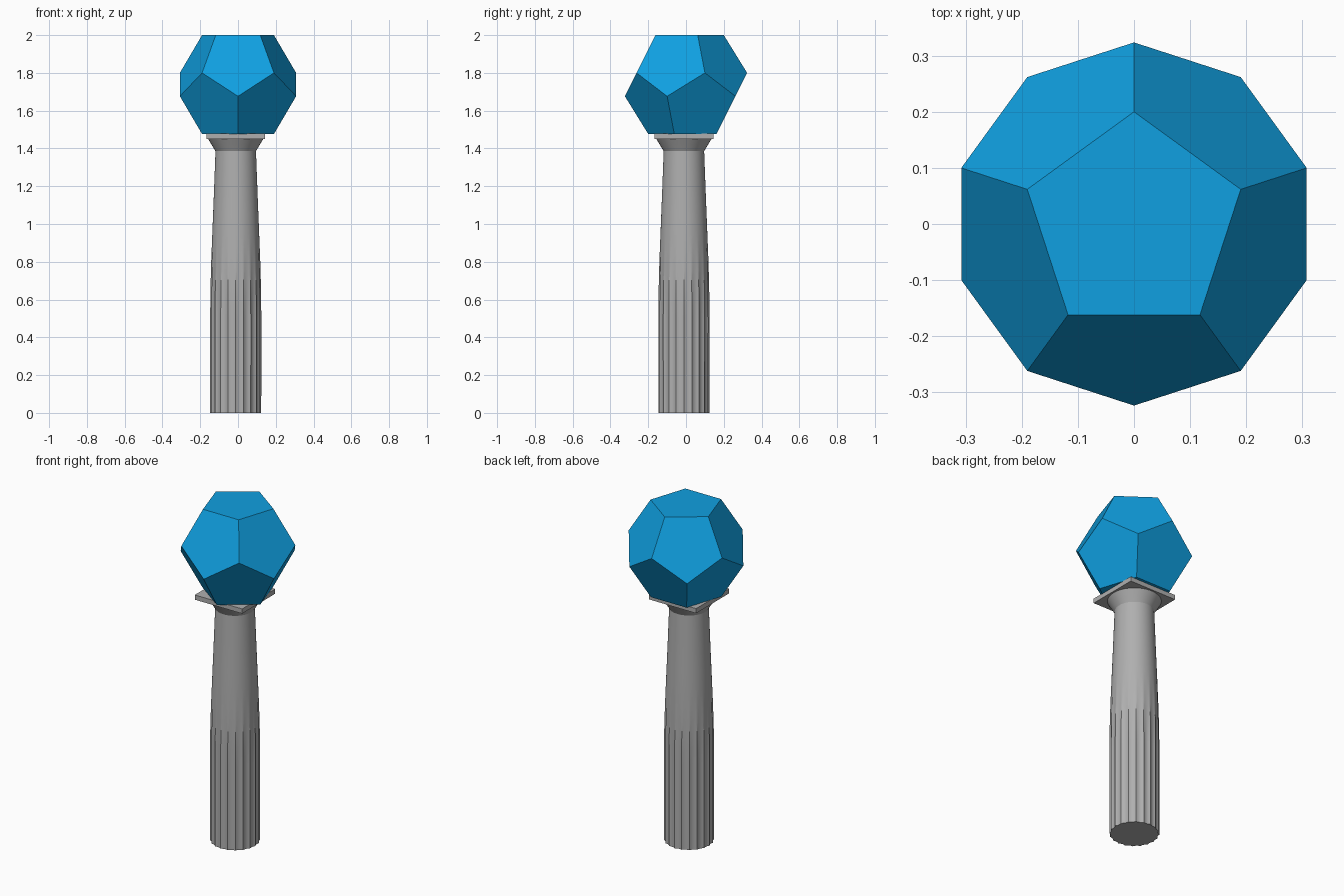
import bpy
import math

if "Cube" in bpy.data.objects:
    bpy.data.objects.remove(bpy.data.objects["Cube"])

CX, CY = -0.012, -0.011   # the column sits slightly off the polyhedron's axis


def material(name, rgb):
    m = bpy.data.materials.new(name)
    m.diffuse_color = (*rgb, 1)
    m.use_nodes = True
    m.node_tree.nodes["Principled BSDF"].inputs["Base Color"].default_value = m.diffuse_color
    return m


STONE = material("grey stone", (0.43, 0.43, 0.43))
BLUE = material("bright blue", (0.005, 0.35, 0.75))


def make(name, verts, faces, mat, smooth=True):
    me = bpy.data.meshes.new(name)
    me.from_pydata(verts, [], faces)
    me.materials.append(mat)
    ob = bpy.data.objects.new(name, me)
    bpy.context.collection.objects.link(ob)
    if smooth:
        me.shade_smooth()
        me.set_sharp_from_angle(angle=math.radians(30))
    return ob


def loft(name, rings, mat, smooth=True):
    """Skin equal-length rings, bottom to top, and cap both ends."""
    n = len(rings[0])
    verts = [v for r in rings for v in r]
    faces = [(k * n + i, k * n + (i + 1) % n, (k + 1) * n + (i + 1) % n, (k + 1) * n + i)
             for k in range(len(rings) - 1) for i in range(n)]
    faces.append(tuple(reversed(range(n))))
    faces.append(tuple(range(len(verts) - n, len(verts))))
    return make(name, verts, faces, mat, smooth)


def circle(r, z, n=64):
    return [(CX + r * math.cos(2 * math.pi * i / n),
             CY + r * math.sin(2 * math.pi * i / n), z) for i in range(n)]


# Shaft: gentle taper, with concave flutes that fade out part way up
PROFILE = [(0, 0.135), (0.5, 0.1355), (0.65, 0.134), (0.8, 0.13),
           (0.95, 0.124), (1.15, 0.116), (1.39, 0.107)]
FLUTES, SUB = 20, 6


def radius(z):
    for (z0, r0), (z1, r1) in zip(PROFILE, PROFILE[1:]):
        if z <= z1:
            return r0 + (r1 - r0) * (z - z0) / (z1 - z0)
    return PROFILE[-1][1]


def fluted(z):
    depth = 0.007 * min(1, max(0, (0.95 - z) / 0.45))
    ring = []
    for i in range(FLUTES * SUB):
        t = (i % SUB) / SUB * 2 - 1
        r = radius(z) - depth * (1 - t * t)
        a = 2 * math.pi * i / (FLUTES * SUB)
        ring.append((CX + r * math.cos(a), CY + r * math.sin(a), z))
    return ring


heights = [0, 0.25, 0.5] + [0.5 + 0.05 * k for k in range(1, 10)] + [1.05, 1.15, 1.27, 1.39]
loft("column_shaft", [fluted(z) for z in heights], STONE)

# Flared capital and its square slab
loft("capital_flare", [circle(r, z) for r, z in
                       ((0.107, 1.385), (0.111, 1.392), (0.129, 1.422), (0.147, 1.452))], STONE)
H = 0.156
loft("capital_slab", [[(CX + x * H, CY + y * H, z) for x, y in
                       ((-1, -1), (1, -1), (1, 1), (-1, 1))] for z in (1.45, 1.478)],
     STONE, False)

# Regular dodecahedron resting on a face: four rings of five corners
R = 0.2
PHI = (1 + 5 ** 0.5) / 2


def pentagon(r, z, offset):
    return [(r * math.cos(math.radians(90 + offset + 72 * i)),
             r * math.sin(math.radians(90 + offset + 72 * i)), z) for i in range(5)]


verts = (pentagon(R, 2.0, 0) + pentagon(R * PHI, 1.8, 0)
         + pentagon(R * PHI, 1.6764, 36) + pentagon(R, 1.4764, 36))
faces = [(0, 1, 2, 3, 4), (19, 18, 17, 16, 15)]
for i in range(5):
    j = (i + 1) % 5
    faces.append((i, 5 + i, 10 + i, 5 + j, j))
    faces.append((15 + i, 15 + j, 10 + j, 5 + j, 10 + i))
make("dodecahedron", verts, faces, BLUE, False)
